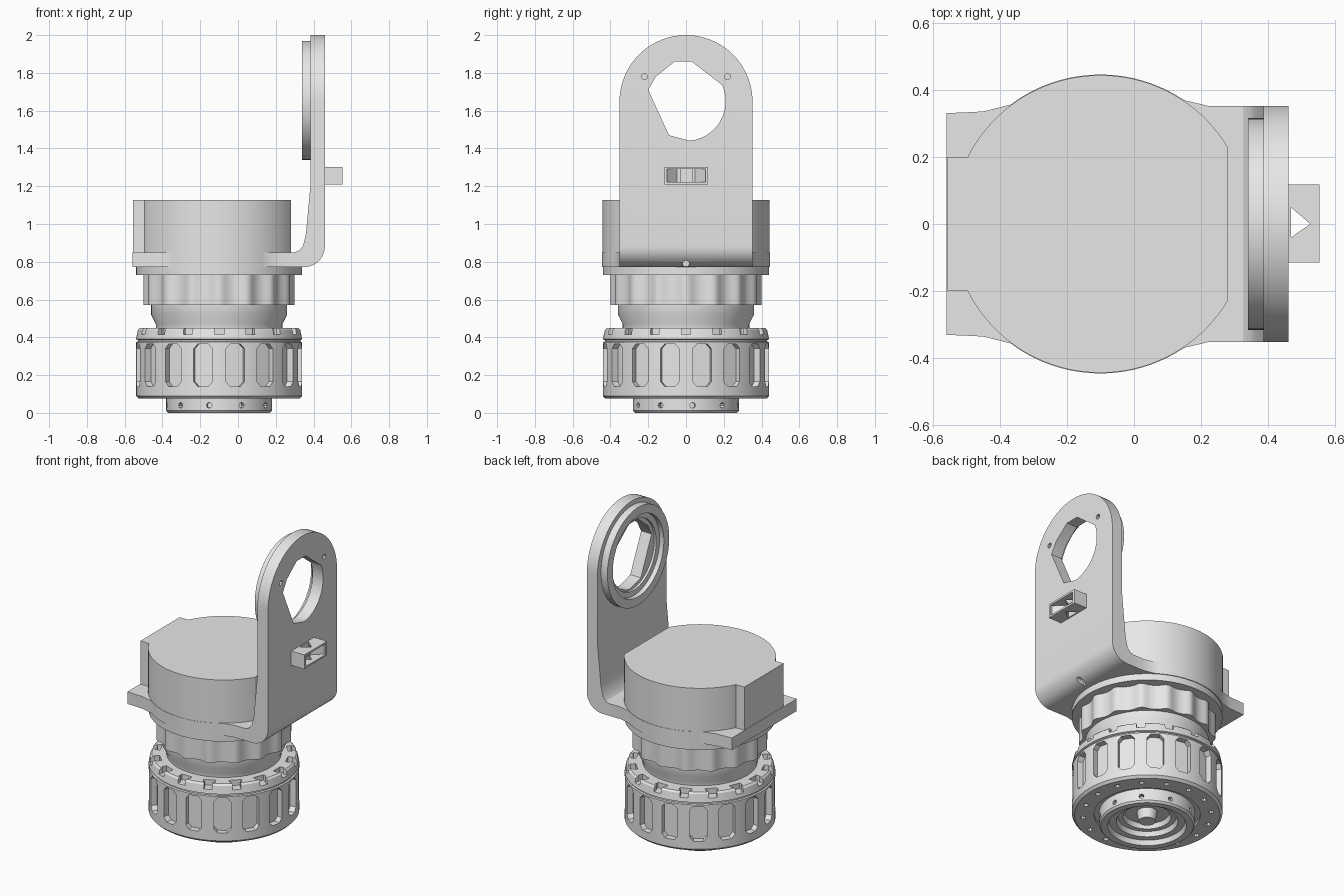
import bpy, bmesh
from math import pi, cos, sin, radians
from mathutils import Matrix

if "Cube" in bpy.data.objects:
    bpy.data.objects.remove(bpy.data.objects["Cube"])

CX = -0.1          # x of the drum axis
SLOTS = 16         # repeats around the drum
parts = []

gray = bpy.data.materials.new("plain gray")
gray.use_nodes = True
gray.diffuse_color = (0.8, 0.8, 0.8, 1)
gray.node_tree.nodes["Principled BSDF"].inputs["Base Color"].default_value = (0.8, 0.8, 0.8, 1)


def finish(name, bm):
    bmesh.ops.remove_doubles(bm, verts=bm.verts, dist=0.0001)
    bmesh.ops.recalc_face_normals(bm, faces=bm.faces)
    mesh = bpy.data.meshes.new(name)
    bm.to_mesh(mesh)
    bm.free()
    mesh.materials.append(gray)
    obj = bpy.data.objects.new(name, mesh)
    bpy.context.collection.objects.link(obj)
    parts.append(obj)
    return obj


def lathe(name, profile, matrix, steps=96, closed=False):
    """Spin a (radius, height) profile about z, then place it."""
    bm = bmesh.new()
    vs = [bm.verts.new((r, 0, h)) for r, h in profile]
    pairs = list(zip(vs, vs[1:])) + ([(vs[-1], vs[0])] if closed else [])
    edges = [bm.edges.new(p) for p in pairs]
    bmesh.ops.spin(bm, geom=vs + edges, cent=(0, 0, 0), axis=(0, 0, 1),
                   angle=2 * pi, steps=steps, use_merge=True)
    bm.transform(matrix)
    return finish(name, bm)


def prism(name, pts, axis, lo, hi, turns=(0,), cx=0.0):
    """Extrude an outline along an axis, repeated at each turn about z."""
    place = {"X": lambda a, b, h: (h, a, b), "Y": lambda a, b, h: (a, h, b),
             "Z": lambda a, b, h: (a, b, h)}[axis]
    bm = bmesh.new()
    for t in turns:
        m = Matrix.Translation((cx, 0, 0)) @ Matrix.Rotation(t, 4, "Z")
        low, top = [[bm.verts.new(m @ Matrix.Translation(place(a, b, h)).translation)
                     for a, b in pts] for h in (lo, hi)]
        bm.faces.new(low)
        bm.faces.new(top)
        for i in range(len(pts)):
            j = (i + 1) % len(pts)
            bm.faces.new((low[i], low[j], top[j], top[i]))
    return finish(name, bm)


def boolean(obj, cutter, operation="DIFFERENCE"):
    mod = obj.modifiers.new("cut", "BOOLEAN")
    mod.operation, mod.object, mod.solver = operation, cutter, "EXACT"
    bpy.context.view_layer.objects.active = obj
    bpy.ops.object.modifier_apply(modifier=mod.name)
    parts.remove(cutter)
    bpy.data.objects.remove(cutter)


def arc(cx, cy, r, a0, a1, n):
    return [(cx + r * cos(radians(a0 + (a1 - a0) * i / n)),
             cy + r * sin(radians(a0 + (a1 - a0) * i / n))) for i in range(n + 1)]


def box(a0, a1, b0, b1):
    return [(a0, b0), (a1, b0), (a1, b1), (a0, b1)]


def around(n, offset=0.0):
    return [2 * pi * (i + offset) / n for i in range(n)]


axis_at = Matrix.Translation((CX, 0, 0))

# Slotted drum with hollow foot and inner hub
drum = lathe("slotted_drum", [
    (0, .03), (.05, .03), (.06, .09), (.13, .09), (.14, .06), (.17, .06), (.18, .03),
    (.22, .03), (.23, 0), (.27, 0), (.28, .012), (.28, .09), (.31, .09), (.31, .075),
    (.425, .075), (.44, .09), (.44, .375), (.43, .378), (.43, .386), (.44, .39),
    (.43, .44), (.42, .45), (.33, .45), (0, .45)], axis_at)
slot = [(-.05, .165), (-.028, .14), (.028, .14), (.05, .165),
        (.05, .34), (.028, .365), (-.028, .365), (-.05, .34)]
boolean(drum, prism("slot_cutter", slot, "X", .4, .5, around(SLOTS, .5), CX))
boolean(drum, prism("notch_cutter", box(-.036, .036, .415, .5), "X", .375, .405,
                    around(SLOTS), CX))
boolean(drum, prism("rim_cutter", box(-.025, .025, .415, .5), "X", .40, .5,
                    around(SLOTS), CX))
boolean(drum, prism("foot_hole_cutter", arc(0, .04, .015, 0, 315, 7), "X", .25, .3,
                    around(10, .2), CX))
boolean(drum, prism("underside_hole_cutter", arc(.375, 0, .016, 0, 315, 7), "Z", .05, .1,
                    around(SLOTS), CX))

# Neck
lathe("neck", [(0, .44), (.335, .44), (.335, .47), (.36, .52), (.36, .58), (0, .58)], axis_at)

# Fluted collar
flutes = []
for i in range(SLOTS * 10):
    a = 2 * pi * i / (SLOTS * 10)
    r = min(.40, .407 - .03 * abs(sin(a * SLOTS / 2)))
    flutes.append((r * cos(a), r * sin(a)))
prism("fluted_collar", flutes, "Z", .57, .74, cx=CX)

# Round flange under the plate
lathe("flange", [(0, .73), (.44, .73), (.44, .78), (0, .78)], axis_at)

# Base plate with wing corners
half = [(.3, .352), (.22, .352)] + arc(CX, 0, .445, 56, 127, 20) + [(-.45, .335), (-.558, .33)]
prism("base_plate", half + [(x, -y) for x, y in reversed(half)], "Z", .772, .85)

# Housing: round body cut flat on one side, block on the other
body = arc(CX, 0, .443, 31, 153, 36)
left_block = [(-.495, .2), (-.556, .2)]
side = body + left_block
prism("housing", side + [(x, -y) for x, y in reversed(side)], "Z", .84, 1.128)

# Bent upright bracket with arched top
bend = [(.3, .772)] + arc(.35, .882, .11, -90, 0, 10) + [
    (.46, 2.1), (.385, 2.1), (.385, 1.22), (.36, .95), (.345, .885), (.325, .86), (.3, .85)]
bracket = prism("upright_bracket", bend, "Y", -.4, .4)
arch = [(-.352, .6), (.352, .6)] + arc(0, 1.648, .352, 0, 180, 40)
boolean(bracket, prism("arch_cutter", arch, "X", .2, .6), "INTERSECT")
opening = arc(0, 1.65, .21, -85, 24, 12) + [
    (.03, 1.86), (-.06, 1.86), (-.16, 1.78), (-.2, 1.71), (-.09, 1.47)]
boolean(bracket, prism("opening_cutter", opening, "X", .3, .6))
for y in (-.22, .22):
    boolean(bracket, prism("screw_cutter", arc(y, 1.78, .016, 0, 315, 7), "X", .3, .6))
boolean(bracket, prism("bend_hole_cutter", arc(0, .79, .017, 0, 330, 11), "X", .37, .5))

# Bearing ring on the inner face of the bracket
lathe("bearing_ring", [(.315, .34), (.315, .388), (.225, .388), (.225, .37),
                       (.26, .37), (.26, .34)],
      Matrix.Translation((0, 0, 1.655)) @ Matrix.Rotation(pi / 2, 4, "Y"), closed=True)

# Hollow tab on the outer face with slanted webs
tab = prism("tab", box(-.115, .117, 1.21, 1.302), "X", .455, .553)
boolean(tab, prism("tab_recess_cutter", box(-.1, .102, 1.222, 1.29), "X", .485, .6))
boolean(tab, prism("tab_hole_cutter", [(.467, .05), (.467, -.04), (.525, 0)], "Z", 1.1, 1.4))
for s in (-1, 1):
    prism("tab_web", [(.482, s * .105), (.545, s * .105), (.482, s * .045)], "Z", 1.215, 1.296)

# Smooth rounded faces, keep edges sharp
for obj in parts:
    bpy.ops.object.select_all(action="DESELECT")
    obj.select_set(True)
    bpy.context.view_layer.objects.active = obj
    bpy.ops.object.shade_smooth_by_angle(angle=radians(28))
